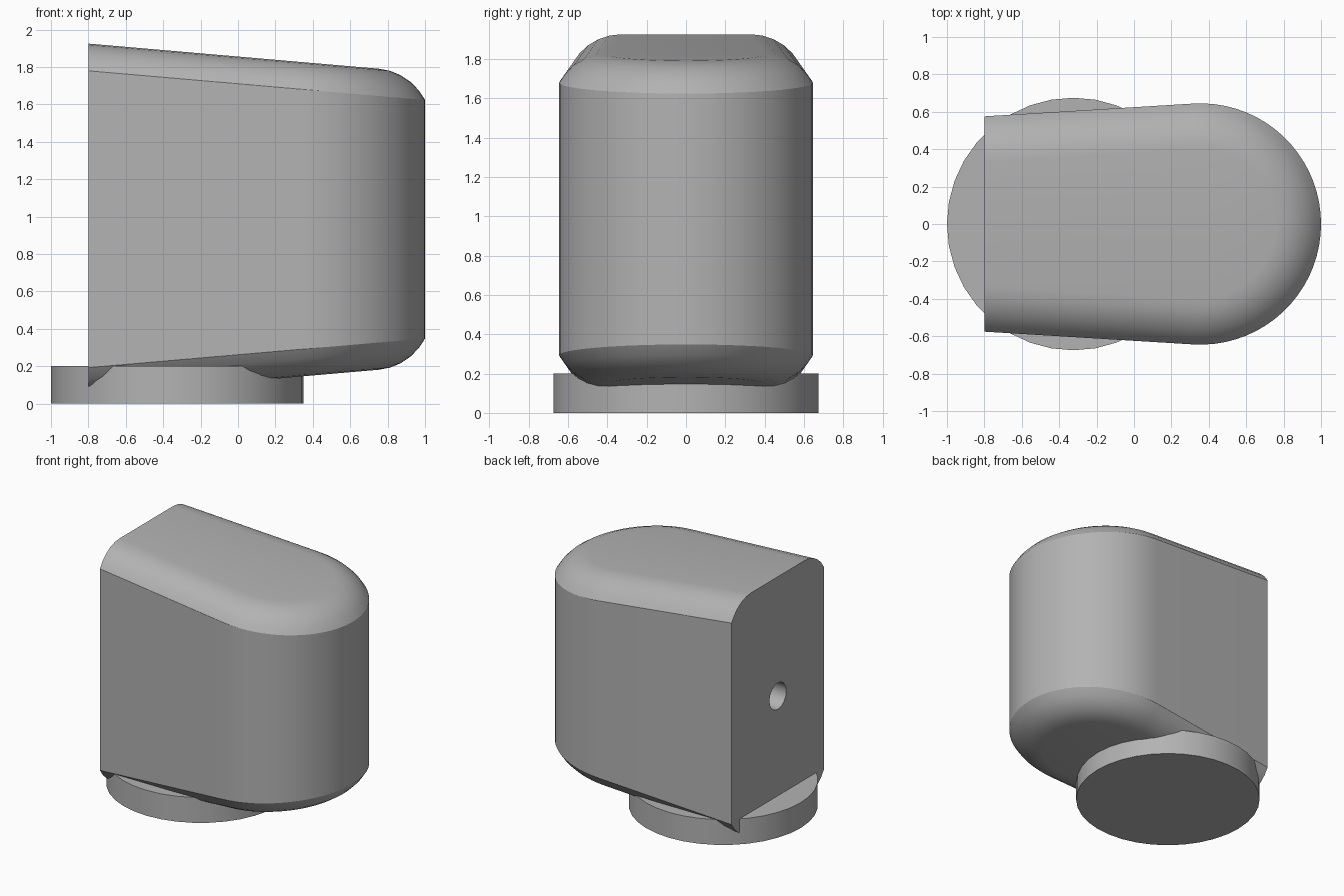
import bpy, bmesh, math

if "Cube" in bpy.data.objects:
    bpy.data.objects.remove(bpy.data.objects["Cube"])

grey = bpy.data.materials.new("light_grey")
grey.diffuse_color = (0.45, 0.45, 0.45, 1)
grey.use_nodes = True
grey.node_tree.nodes["Principled BSDF"].inputs["Base Color"].default_value = grey.diffuse_color

BACK, CX, R = -0.80, 0.355, 0.645      # flat end, nose centre, nose radius
TAPER = math.radians(3.5)
SLOPE = 0.0865
INSET, DROP, ARC = 0.245, 0.145, 0.279  # rounded rim size


def make_object(name, bm):
    bmesh.ops.recalc_face_normals(bm, faces=bm.faces)
    mesh = bpy.data.meshes.new(name)
    bm.to_mesh(mesh)
    bm.free()
    mesh.materials.append(grey)
    ob = bpy.data.objects.new(name, mesh)
    bpy.context.collection.objects.link(ob)
    return ob


def activate(ob):
    bpy.ops.object.select_all(action='DESELECT')
    ob.select_set(True)
    bpy.context.view_layer.objects.active = ob


def cylinder(name, radius, depth, sides, location, rot_y=0):
    bm = bmesh.new()
    bmesh.ops.create_cone(bm, cap_ends=True, segments=sides, radius1=radius,
                          radius2=radius, depth=depth)
    ob = make_object(name, bm)
    ob.location = location
    ob.rotation_euler.y = rot_y
    return ob


def outline(inset, n=36):
    """Tapered plan with a round nose, shrunk by inset."""
    r = R - inset
    end = math.pi / 2 + TAPER
    y = r / math.cos(TAPER) - math.tan(TAPER) * (CX - BACK)
    arc = [-end + 2 * end * i / n for i in range(n + 1)]
    return ([(BACK, -y)] + [(CX + r * math.cos(a), r * math.sin(a)) for a in arc]
            + [(BACK, y)])


# Body: stacked outlines between two sloping planes with rounded rims
rim = []
steps = 5
a_max = math.asin(INSET / ARC)
for i in range(steps + 1):
    a = a_max * (1 - i / steps)
    rim.append((INSET - ARC * math.sin(a), ARC * (1 - math.cos(a))))

bm = bmesh.new()
rings = []
for inset, drop in reversed(rim):
    rings.append([bm.verts.new((x, y, 0.047 + SLOPE * (x - BACK) + drop))
                  for x, y in outline(inset)])
for inset, drop in rim:
    rings.append([bm.verts.new((x, y, 1.925 - SLOPE * (x - BACK) - drop))
                  for x, y in outline(inset)])
for low, high in zip(rings, rings[1:]):
    for k in range(len(low) - 1):
        bm.faces.new((low[k], low[k + 1], high[k + 1], high[k]))
bm.faces.new(rings[0])
bm.faces.new(rings[-1])
bm.faces.new([r[0] for r in rings] + [r[-1] for r in reversed(rings)])
body = make_object("body", bm)

# Round socket in the flat end
cutter = cylinder("socket_cutter", 0.105, 0.6, 16, (BACK, 0, 0.985), math.pi / 2)
cutter.hide_render = True
mod = body.modifiers.new("socket", 'BOOLEAN')
mod.operation = 'DIFFERENCE'
mod.solver = 'EXACT'
mod.object = cutter
activate(body)
bpy.ops.object.modifier_apply(modifier=mod.name)
bpy.data.objects.remove(cutter)

# Round foot
foot = cylinder("foot", 0.675, 0.2, 36, (-0.325, 0, 0.1))

for ob in (body, foot):
    activate(ob)
    bpy.ops.object.shade_smooth_by_angle(angle=math.radians(24))
